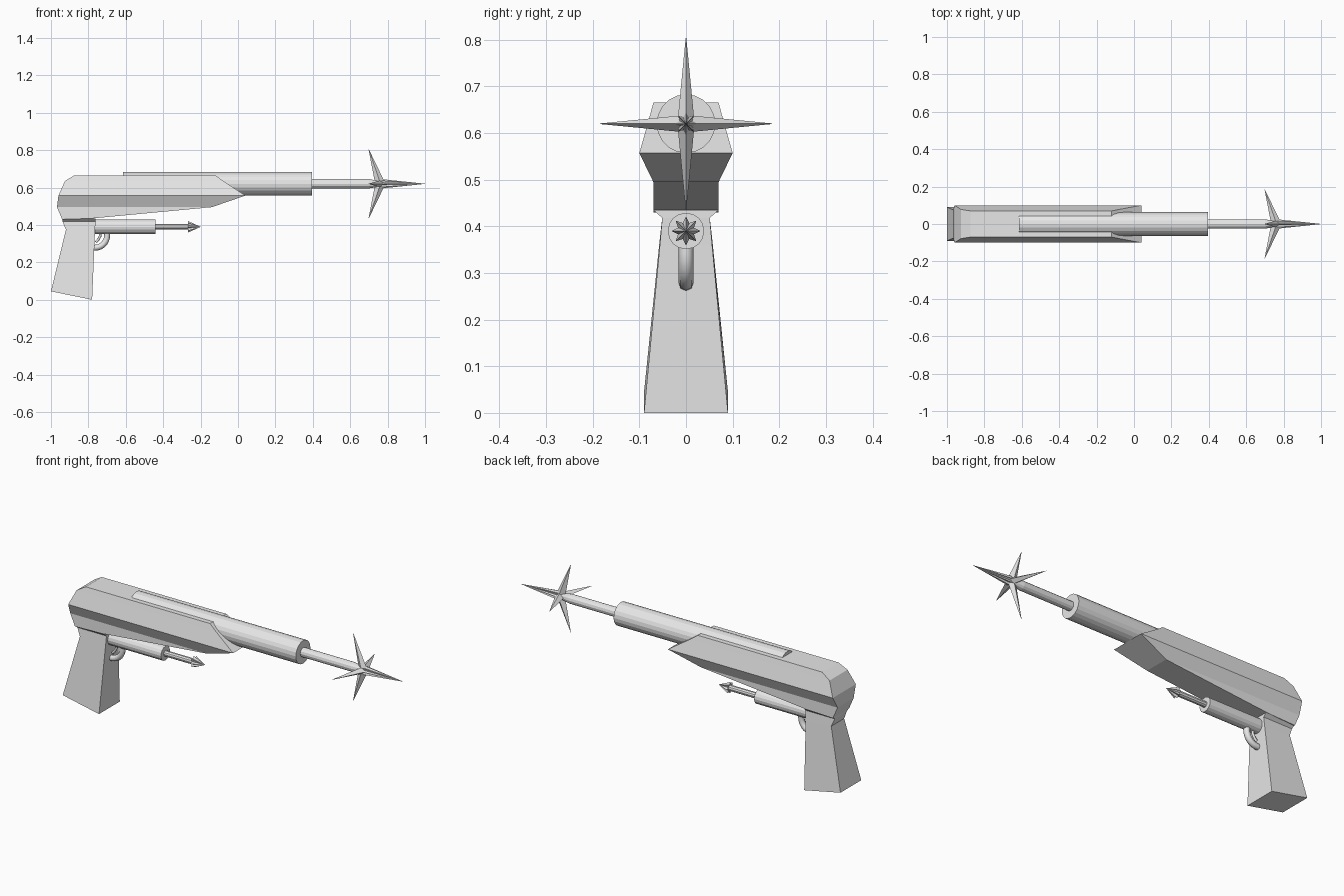
import bpy, bmesh, math
from mathutils import Vector, Matrix

if "Cube" in bpy.data.objects:
    bpy.data.objects.remove(bpy.data.objects["Cube"], do_unlink=True)

GREY = (0.8, 0.8, 0.8, 1.0)
metal = bpy.data.materials.new("plain_grey")
metal.use_nodes = True
metal.diffuse_color = GREY
metal.node_tree.nodes["Principled BSDF"].inputs["Base Color"].default_value = GREY


def finish(name, bm):
    bmesh.ops.recalc_face_normals(bm, faces=bm.faces[:])
    mesh = bpy.data.meshes.new(name)
    bm.to_mesh(mesh)
    bm.free()
    mesh.materials.append(metal)
    obj = bpy.data.objects.new(name, mesh)
    bpy.context.collection.objects.link(obj)
    return obj


def loft(name, rings):
    """Skin a stack of equal rings and cap both ends."""
    bm = bmesh.new()
    loops = [[bm.verts.new(p) for p in ring] for ring in rings]
    n = len(loops[0])
    for a, b in zip(loops, loops[1:]):
        for i in range(n):
            j = (i + 1) % n
            bm.faces.new((a[i], a[j], b[j], b[i]))
    bm.faces.new(loops[0])
    bm.faces.new(loops[-1])
    return finish(name, bm)


def rect(back, front, w):
    """Ring from a back (x, z) and a front (x, z) edge of half width w."""
    return [(back[0], -w, back[1]), (front[0], -w, front[1]),
            (front[0], w, front[1]), (back[0], w, back[1])]


def turned(name, z, profile, sides, flute=1.0):
    """Round part along x from (x, radius) pairs; flute pulls in every other corner."""
    rings = []
    for x, r in profile:
        ring = []
        for i in range(sides):
            a = math.tau * i / sides
            k = r * (flute if i % 2 else 1.0)
            ring.append((x, k * math.cos(a), z + k * math.sin(a)))
        rings.append(ring)
    return loft(name, rings)


def tube(name, points, radius):
    curve = bpy.data.curves.new(name, "CURVE")
    curve.dimensions = "3D"
    curve.bevel_depth = radius
    curve.bevel_resolution = 2
    curve.use_fill_caps = True
    spline = curve.splines.new("POLY")
    spline.points.add(len(points) - 1)
    for p, (x, z) in zip(spline.points, points):
        p.co = (x, 0, z, 1)
    curve.materials.append(metal)
    obj = bpy.data.objects.new(name, curve)
    bpy.context.collection.objects.link(obj)
    return obj


# Faceted body
loft("body", [
    rect((-0.94, 0.43), (-0.78, 0.435), 0.07),
    rect((-0.968, 0.495), (-0.14, 0.495), 0.07),
    rect((-0.96, 0.557), (0.04, 0.557), 0.1),
    rect((-0.925, 0.635), (-0.079, 0.635), 0.078),
    rect((-0.875, 0.665), (-0.12, 0.665), 0.07),
])

# Grip with a pinched neck
loft("grip", [
    rect((-0.94, 0.435), (-0.762, 0.435), 0.07),
    rect((-0.938, 0.418), (-0.762, 0.418), 0.051),
    rect((-0.92, 0.375), (-0.765, 0.36), 0.056),
    rect((-1.0, 0.045), (-0.78, 0.0), 0.09),
])

# Main barrel and shaft
turned("barrel", 0.62, [(-0.615, 0.063), (0.395, 0.063)], 20)
turned("shaft", 0.62, [(0.39, 0.025), (0.70, 0.025), (0.765, 0.014)], 12)

# Grapple: fluted tip and four swept prongs
turned("grapple_tip", 0.62,
       [(0.74, 0.012), (0.775, 0.024), (1.0, 0.0006)], 16, 0.62)
for i in range(4):
    turn = Matrix.Rotation(i * math.pi / 2, 3, "X")
    centre = Vector((0, 0, 0.62))
    root = [(0.732, 0, 0.008), (0.757, 0.017, 0.016),
            (0.785, 0, 0.008), (0.757, -0.017, 0.016)]
    tip = [(0.698, 0, 0.184), (0.699, 0.0007, 0.184),
           (0.700, 0, 0.184), (0.699, -0.0007, 0.184)]
    loft(f"grapple_prong_{i + 1}",
         [[turn @ Vector(p) + centre for p in ring] for ring in (root, tip)])

# Lower launcher tube with a small dart
turned("lower_tube", 0.39, [(-0.80, 0.039), (-0.44, 0.039)], 16)
turned("dart_shaft", 0.39, [(-0.45, 0.016), (-0.255, 0.016)], 10)
turned("dart_head", 0.39, [(-0.268, 0.031), (-0.2, 0.0006)], 16, 0.6)

# Trigger guard and trigger
guard = [(-0.79, 0.278)]
for i in range(8):
    a = -math.pi / 2 + i * math.pi / 14
    guard.append((-0.765 + 0.065 * math.cos(a), 0.343 + 0.065 * math.sin(a)))
guard.append((-0.70, 0.37))
tube("trigger_guard", guard, 0.016)
tube("trigger", [(-0.735, 0.37), (-0.737, 0.34), (-0.748, 0.32), (-0.76, 0.307)], 0.007)
